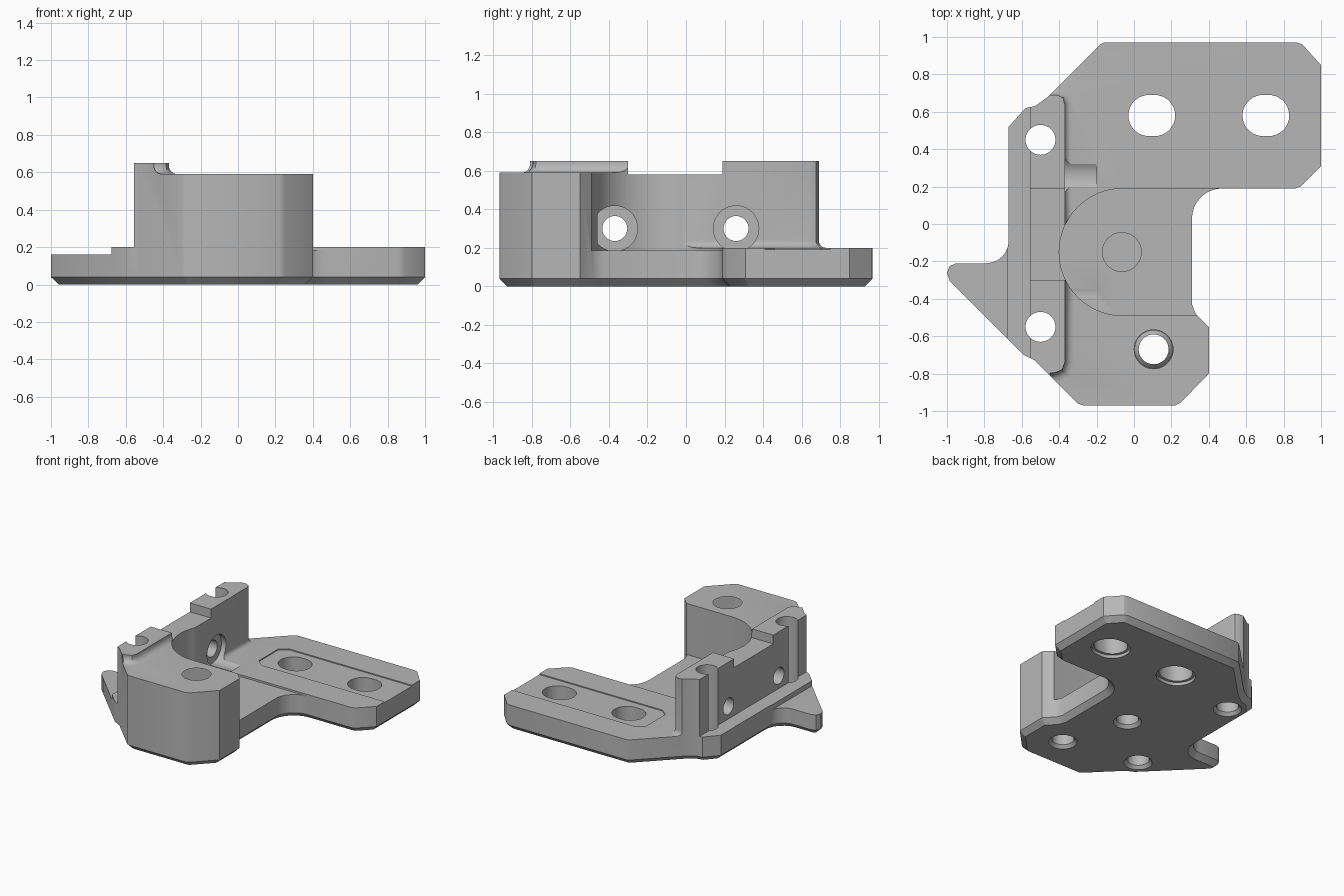
import bpy
import bmesh
from math import cos, sin, pi, radians
from mathutils import Matrix, Vector

if "Cube" in bpy.data.objects:
    bpy.data.objects.remove(bpy.data.objects["Cube"], do_unlink=True)

grey = bpy.data.materials.new("plain_grey")
grey.use_nodes = True
grey.diffuse_color = (0.47, 0.47, 0.47, 1)
grey.node_tree.nodes["Principled BSDF"].inputs["Base Color"].default_value = (0.47, 0.47, 0.47, 1)


def finish(bm, name):
    bmesh.ops.recalc_face_normals(bm, faces=bm.faces[:])
    mesh = bpy.data.meshes.new(name)
    bm.to_mesh(mesh)
    bm.free()
    mesh.materials.append(grey)
    obj = bpy.data.objects.new(name, mesh)
    bpy.context.collection.objects.link(obj)
    return obj


def arc(cx, cy, r, a0, a1, n):
    steps = [radians(a0 + (a1 - a0) * i / n) for i in range(n + 1)]
    return [(cx + r * cos(a), cy + r * sin(a)) for a in steps]


def prism(name, outline, z0, z1, bevel=0, segments=1):
    """Upright prism, optionally with its lower rim bevelled."""
    bm = bmesh.new()
    face = bm.faces.new([bm.verts.new((x, y, z0)) for x, y in outline])
    top = bmesh.ops.extrude_face_region(bm, geom=[face], use_keep_orig=True)["geom"]
    for v in top:
        if isinstance(v, bmesh.types.BMVert):
            v.co.z = z1
    bmesh.ops.recalc_face_normals(bm, faces=bm.faces[:])
    if bevel:
        rim = [e for e in bm.edges if all(abs(v.co.z - z0) < 1e-5 for v in e.verts)]
        bmesh.ops.bevel(bm, geom=rim, offset=bevel, segments=segments, profile=0.5,
                        affect='EDGES', clamp_overlap=False)
    return finish(bm, name)


def box(name, x0, x1, y0, y1, z0, z1):
    return prism(name, [(x0, y0), (x1, y0), (x1, y1), (x0, y1)], z0, z1)


def cylinder(name, start, end, r0, r1=None):
    a, b = Vector(start), Vector(end)
    bm = bmesh.new()
    turn = (b - a).to_track_quat('Z', 'Y').to_matrix().to_4x4()
    bmesh.ops.create_cone(bm, cap_ends=True, segments=40, radius1=r0,
                          radius2=r0 if r1 is None else r1, depth=(b - a).length,
                          matrix=Matrix.Translation((a + b) / 2) @ turn)
    return finish(bm, name)


# Full-height bracket body with chamfered underside
outline = [(-0.16, 0.97), (-0.18, 0.96), (-0.46, 0.68), (-0.53, 0.63), (-0.58, 0.62), (-0.67, 0.52)]
outline += arc(-0.79, -0.09, 0.12, 0, -90, 6)
outline += [(-0.95, -0.21), (-0.985, -0.225), (-1, -0.26), (-0.985, -0.305)]
outline += [(-0.59, -0.70), (-0.53, -0.73), (-0.30, -0.96), (-0.27, -0.97), (0.22, -0.97), (0.25, -0.955),
            (0.40, -0.80), (0.40, -0.55), (0.33, -0.48), (0.31, -0.43)]
outline += arc(0.47, 0.03, 0.16, 180, 90, 8)
outline += [(0.86, 0.19), (0.89, 0.20), (1, 0.31), (1, 0.85), (0.90, 0.96), (0.87, 0.97)]
body = prism("bracket_body", outline, 0, 0.65, 0.04)

cutters = []
add = cutters.append

# Wall faces, ear and stepped heights
add(box("left_ledge", -2, -0.555, -2, 2, 0.2, 2))
add(box("ear_step", -2, -0.675, -2, 2, 0.16, 2))
south_end = [(-0.37, -0.74), (-0.385, -0.78), (-0.42, -0.795), (-0.45, -0.797), (-0.48, -2)]
north_end = [(-0.48, 2), (-0.45, 0.69), (-0.41, 0.69), (-0.38, 0.675), (-0.37, 0.64)]
add(prism("block_top", south_end + [(2, -2), (2, 2)] + north_end, 0.59, 2, 0.045, 4))
add(prism("plate_top", [(-0.37, -0.15), (2, -0.15), (2, 2)] + north_end, 0.2, 2, 0.035, 4))
add(box("wall_notch", -2, 2, -0.30, 0.19, 0.58, 2))

# Round pocket opening to the right
add(prism("round_pocket", arc(-0.06, -0.15, 0.34, 90, 270, 32) + [(2, -0.49), (2, 0.19)], 0.185, 2))

# Shallow track around the slots
add(prism("slot_track", [(2, 0.41), (2, 0.75), (-0.08, 0.75), (-0.14, 0.70), (-0.14, 0.46), (-0.08, 0.41)],
          0.192, 0.4))

# Elongated mounting slots with eased lower rims
for x in (0.095, 0.705):
    for name, grow, z0, z1 in (("slot", 0, -1, 1), ("slot_rim", 0.02, -1, 0.025)):
        r = 0.11 + grow
        shape = arc(x - 0.015, 0.58, r, 90, 270, 18) + arc(x + 0.015, 0.58, r, -90, 90, 18)
        add(prism(name, shape, z0, z1))

# Vertical screw holes: through bore, lower countersink, wider upper bore
for x, y, ledge in ((-0.5, 0.45, None), (-0.5, -0.55, None), (-0.065, -0.15, 0.12), (0.105, -0.67, 0.22)):
    add(cylinder("screw_bore", (x, y, -1), (x, y, 1), 0.08))
    add(cylinder("countersink", (x, y, -0.02), (x, y, 0.03), 0.12, 0.075))
    if ledge:
        add(cylinder("upper_bore", (x, y, ledge), (x, y, 1), 0.104))

# Cross holes through the wall with counterbores
for y in (-0.37, 0.26):
    add(cylinder("cross_bore", (-0.8, y, 0.30), (0, y, 0.30), 0.065))
    add(cylinder("counterbore", (-0.41, y, 0.30), (-0.2, y, 0.30), 0.118))

for cutter in cutters:
    cutter.hide_render = True
    cut = body.modifiers.new(cutter.name, 'BOOLEAN')
    cut.operation = 'DIFFERENCE'
    cut.solver = 'EXACT'
    cut.object = cutter

# Bake the cuts and discard the cutters
bpy.context.view_layer.update()
baked = bpy.data.meshes.new_from_object(body.evaluated_get(bpy.context.evaluated_depsgraph_get()))
body.modifiers.clear()
body.data = baked
baked.materials.clear()
baked.materials.append(grey)
for cutter in cutters:
    bpy.data.objects.remove(cutter, do_unlink=True)

bpy.ops.object.select_all(action='DESELECT')
body.select_set(True)
bpy.context.view_layer.objects.active = body
bpy.ops.object.shade_smooth_by_angle(angle=radians(28))
